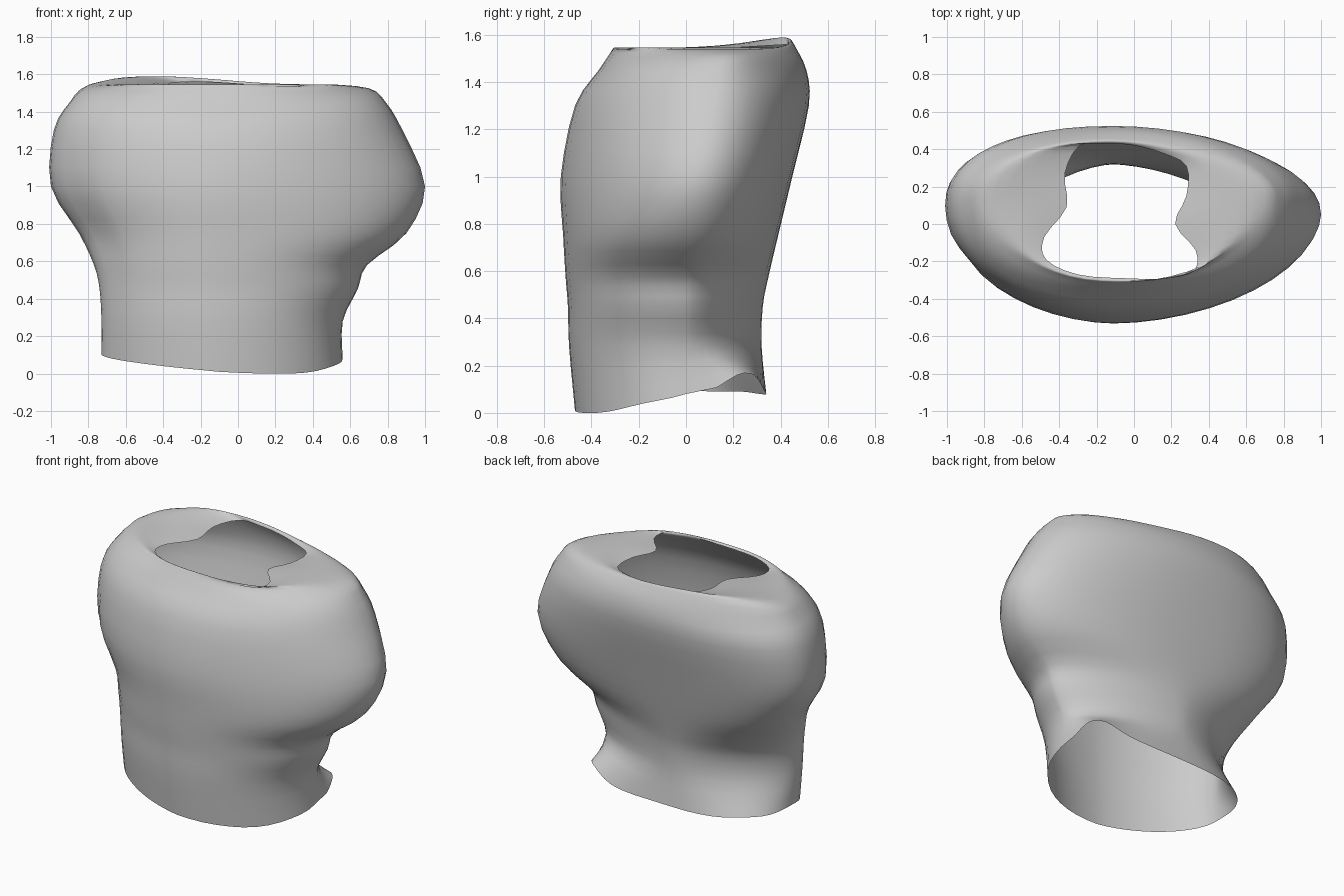
import bpy, bmesh, math
from mathutils import Vector

if "Cube" in bpy.data.objects:
    bpy.data.objects.remove(bpy.data.objects["Cube"])

COLS, SUB = 48, 3
MID_X = -0.11

# Body levels: z, left x, right x, front y, back y, widest y on left and right,
# then squareness of back right, back left, front left and front right quarter
LEVELS = [
    (0.00, -0.73, 0.56, -0.47, 0.34, -0.10, 0.00, 4.2, 2.6, 1.7, 2.0),  # hem
    (0.28, -0.73, 0.56, -0.495, 0.32, -0.12, 0.00, 1.75, 1.7, 1.75, 2.1),
    (0.45, -0.74, 0.64, -0.50, 0.325, -0.12, 0.00, 1.65, 1.65, 1.75, 2.1),
    (0.58, -0.77, 0.69, -0.51, 0.35, -0.08, 0.00, 1.7, 2.0, 1.8, 2.1),
    (0.75, -0.85, 0.90, -0.52, 0.39, 0.02, 0.01, 2.1, 2.6, 1.85, 2.0),
    (1.00, -1.00, 1.00, -0.53, 0.45, 0.08, 0.05, 2.15, 2.5, 1.9, 1.8),
    (1.30, -0.985, 0.88, -0.47, 0.52, 0.12, 0.12, 2.0, 2.3, 2.05, 2.0),
    (1.45, -0.90, 0.79, -0.37, 0.51, 0.13, 0.14, 1.85, 2.1, 2.2, 2.2),
    (1.525, -0.81, 0.70, -0.32, 0.46, 0.14, 0.16, 1.8, 2.1, 2.0, 2.0),
]
# Hem height by angle, and neck opening outline, both counter-clockwise from +x
HEM = [0.08, 0.16, 0.16, 0.10, 0.08, 0.08, 0.09, 0.09,
       0.10, 0.08, 0.055, 0.03, 0.01, 0.0, 0.005, 0.04]
NECK = [(.22, 0), (.28, .15), (.28, .31), (.15, .38), (0, .42), (-.15, .43),
        (-.29, .42), (-.37, .27), (-.36, .09), (-.48, -.07), (-.47, -.19),
        (-.30, -.27), (-.05, -.29), (.18, -.29), (.32, -.25), (.33, -.14)]


def spline(a, b, c, d, u):
    return b + (c - a) * (u / 2) + (a * 2 - b * 5 + c * 4 - d) * (u * u / 2) \
        + (b * 3 - a - c * 3 + d) * (u ** 3 / 2)


def around(values, t):
    """Closed smooth interpolation at angle t."""
    n = len(values)
    f = (t / math.tau) * n
    i, u = int(f), f - int(f)
    return spline(*[values[(i + k) % n] for k in (-1, 0, 1, 2)], u)


def lift(t):
    """Raised back left shoulder."""
    return 0.05 * max(0, math.cos(t - math.radians(125))) ** 3


def level_point(lv, t):
    z, xl, xr, yf, yb, yl, yr = lv[:7]
    n = lv[7 + int(t / (math.pi / 2)) % 4]
    c, s = math.cos(t), math.sin(t)
    yc = yr if c > 0 else yl
    px = abs(c) ** (2 / n) * ((xr - MID_X) if c > 0 else (xl - MID_X))
    py = abs(s) ** (2 / n) * ((yb - yc) if s > 0 else (yf - yc))
    # soft fold where the left arm meets the front panel
    fold = math.exp(-((t - math.radians(208)) / 0.12) ** 2 - ((z - 0.85) / 0.25) ** 2)
    if z == 0:
        z = around(HEM, t)
    elif z > 1.5:
        z += lift(t)
    return Vector((MID_X + px * (1 - 0.03 * fold), yc + py * (1 - 0.03 * fold), z))


# Torso shell, open at neck and hem
bm = bmesh.new()
neck = [Vector((x, y, 0)) for x, y in NECK]
grid = []
for j in range(COLS):
    t = math.tau * j / COLS
    keys = [level_point(lv, t) for lv in LEVELS]
    rim = around(neck, t)
    rim.z = 1.535 + 0.5 * lift(t)
    mid = keys[-1].lerp(rim, 0.5)
    mid.z = 1.546 + 0.8 * lift(t)
    keys += [mid, rim]
    col = []
    for i in range(len(keys) - 1):
        q = [keys[max(0, i - 1)], keys[i], keys[i + 1], keys[min(len(keys) - 1, i + 2)]]
        col += [bm.verts.new(spline(*q, k / SUB)) for k in range(SUB)]
    col.append(bm.verts.new(keys[-1]))
    grid.append(col)
for j in range(COLS):
    a, b = grid[j], grid[(j + 1) % COLS]
    for i in range(len(a) - 1):
        bm.faces.new((a[i], b[i], b[i + 1], a[i + 1])).smooth = True

mesh = bpy.data.meshes.new("torso_shell")
bm.to_mesh(mesh)
bm.free()
torso = bpy.data.objects.new("torso_shell", mesh)
bpy.context.collection.objects.link(torso)

grey = bpy.data.materials.new("light grey")
grey.diffuse_color = (0.6, 0.6, 0.6, 1)
grey.use_nodes = True
grey.node_tree.nodes["Principled BSDF"].inputs["Base Color"].default_value = grey.diffuse_color
mesh.materials.append(grey)
